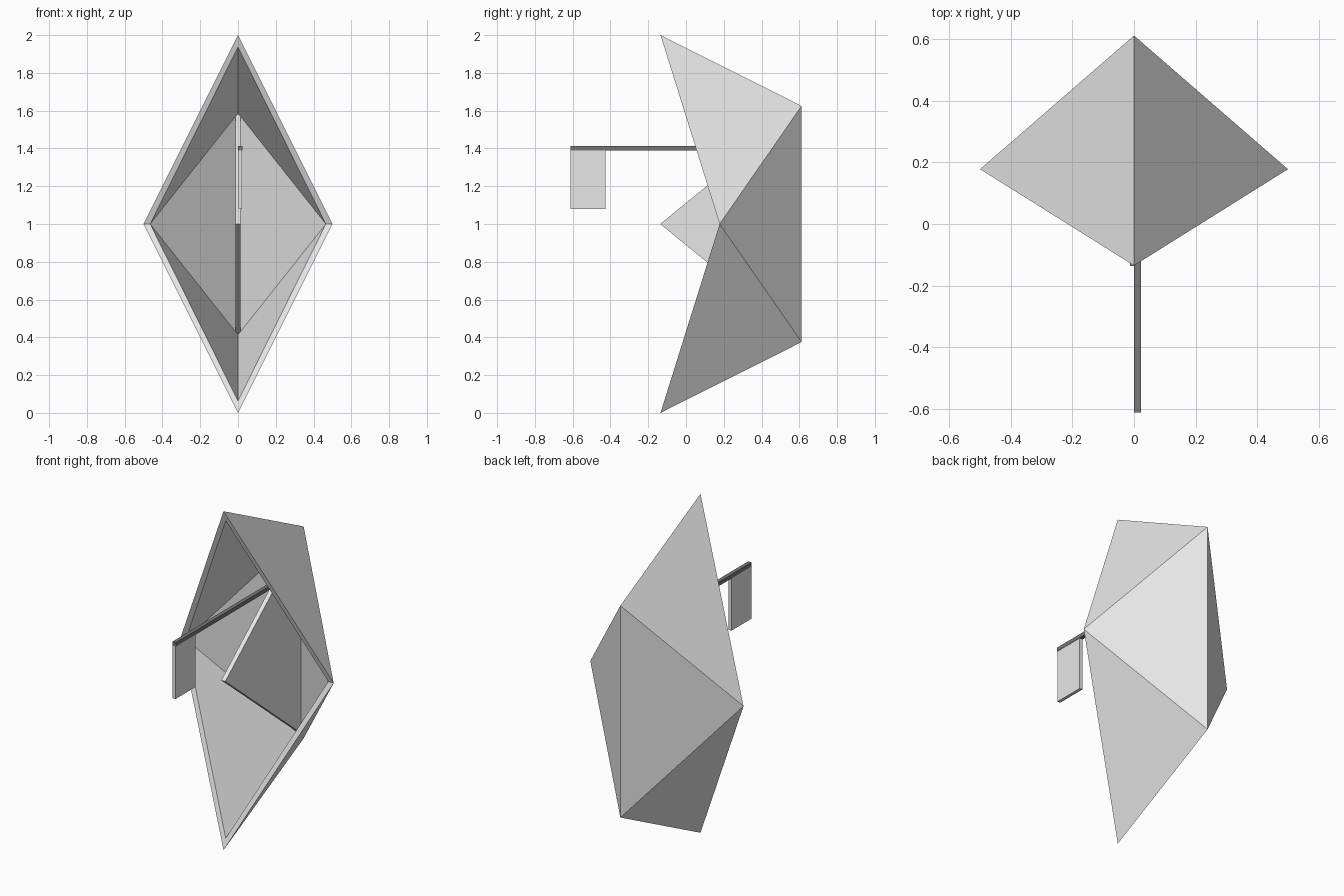
import bpy
import bmesh

default = bpy.data.objects.get("Cube")
if default:
    bpy.data.objects.remove(default, do_unlink=True)


def material(name, value):
    mat = bpy.data.materials.new(name)
    mat.use_nodes = True
    colour = (value, value, value, 1)
    mat.diffuse_color = colour
    mat.node_tree.nodes["Principled BSDF"].inputs["Base Color"].default_value = colour
    return mat


light_grey = material("light_grey", 0.8)
dark_grey = material("dark_grey", 0.19)


def finish(bm, name, mat):
    bmesh.ops.recalc_face_normals(bm, faces=bm.faces)
    mesh = bpy.data.meshes.new(name)
    bm.to_mesh(mesh)
    bm.free()
    mesh.materials.append(mat)
    obj = bpy.data.objects.new(name, mesh)
    bpy.context.collection.objects.link(obj)
    return obj


def plate(name, outline, x0, x1, mat):
    """Extrude a side outline of (y, z) points from x0 to x1."""
    bm = bmesh.new()
    face = bm.faces.new([bm.verts.new((x0, y, z)) for y, z in outline])
    out = bmesh.ops.extrude_face_region(bm, geom=[face])
    moved = [g for g in out["geom"] if isinstance(g, bmesh.types.BMVert)]
    bmesh.ops.translate(bm, verts=moved, vec=(x1 - x0, 0, 0))
    return finish(bm, name, mat)


def box_outline(y0, y1, z0, z1):
    return [(y0, z0), (y1, z0), (y1, z1), (y0, z1)]


def shell_points(bm, half_width, front_y, half_height, back_y, back_half):
    """Six corners: front tips, side corners and the upright back ridge."""
    coords = {
        "top": (0, front_y, 1 + half_height),
        "bottom": (0, front_y, 1 - half_height),
        "left": (half_width, 0.178, 1),
        "right": (-half_width, 0.178, 1),
        "ridge_top": (0, back_y, 1 + back_half),
        "ridge_bottom": (0, back_y, 1 - back_half),
    }
    return {key: bm.verts.new(co) for key, co in coords.items()}


# Hollow faceted shell, open at the front, with a flat rim
bm = bmesh.new()
outer = shell_points(bm, 0.5, -0.135, 1.0, 0.612, 0.625)
inner = shell_points(bm, 0.465, -0.115, 0.937, 0.578, 0.587)
for skin in (outer, inner):
    for side in ("left", "right"):
        for keys in (("top", side, "ridge_top"),
                     ("ridge_top", side, "ridge_bottom"),
                     ("ridge_bottom", side, "bottom")):
            bm.faces.new([skin[k] for k in keys])
for side in ("left", "right"):
    for tip in ("top", "bottom"):
        bm.faces.new([outer[tip], outer[side], inner[side], inner[tip]])
finish(bm, "shell", light_grey)

# Triangular fin standing inside the shell
plate("centre_fin", [(-0.137, 1), (0.585, 1.587), (0.585, 0.413)],
      -0.013, 0.013, light_grey)

# Rod reaching out of the front, with a hanging panel at its end
plate("rod", box_outline(-0.612, 0.57, 1.39, 1.413), 0, 0.023, dark_grey)
plate("hanging_panel", box_outline(-0.612, -0.427, 1.08, 1.39),
      0.002, 0.021, light_grey)
